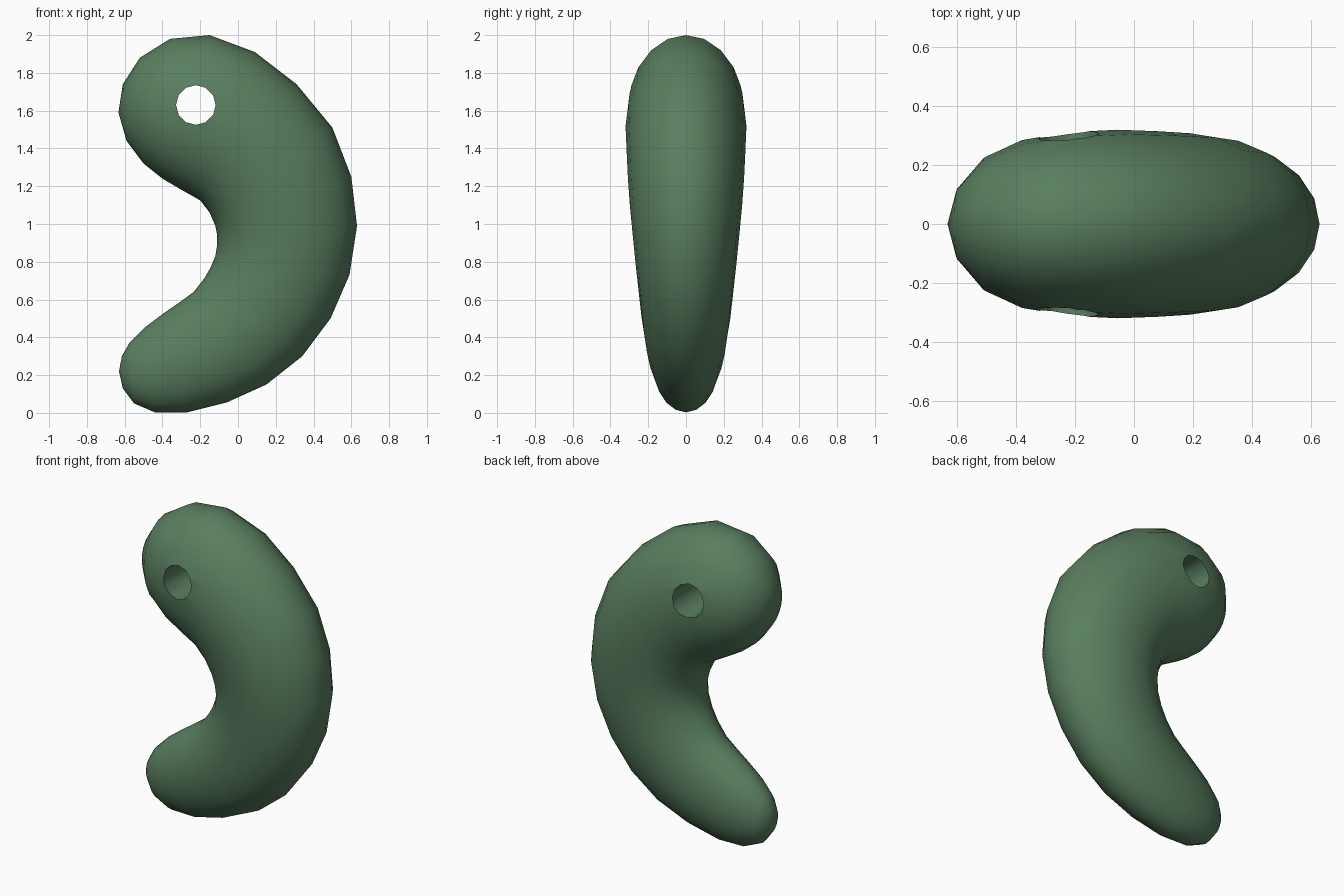
import bpy, bmesh
from math import sin, cos, tau, radians
from mathutils import Vector

cube = bpy.data.objects.get("Cube")
if cube:
    bpy.data.objects.remove(cube, do_unlink=True)

green = bpy.data.materials.new("jade green")
green.use_nodes = True
colour = (0.10, 0.21, 0.115, 1)
green.diffuse_color = colour
green.node_tree.nodes["Principled BSDF"].inputs["Base Color"].default_value = colour

# Cross-sections from head to tail: outer x, z, inner x, z, half thickness
SECTIONS = [
    (-.61, 1.74, -.59, 1.44, .12), (-.52, 1.88, -.50, 1.32, .225),
    (-.36, 1.98, -.40, 1.24, .285), (-.15, 2.0, -.28, 1.17, .312),
    (.09, 1.91, -.20, 1.125, .32), (.31, 1.74, -.15, 1.06, .315),
    (.50, 1.51, -.12, .99, .308), (.60, 1.25, -.11, .94, .297),
    (.63, .99, -.11, .89, .282), (.59, .73, -.12, .83, .266),
    (.49, .50, -.145, .77, .25), (.34, .30, -.18, .71, .235),
    (.15, .15, -.235, .64, .217), (-.06, .055, -.31, .585, .198),
    (-.27, .003, -.39, .53, .175), (-.44, .003, -.49, .455, .145),
    (-.55, .05, -.575, .37, .105), (-.61, .13, -.615, .30, .06),
]
HEAD_TIP, TAIL_TIP = (-.633, 0, 1.59), (-.63, 0, .22)
SIDES = 20


def make_object(name, bm):
    bmesh.ops.recalc_face_normals(bm, faces=bm.faces)
    mesh = bpy.data.meshes.new(name)
    bm.to_mesh(mesh)
    bm.free()
    mesh.materials.append(green)
    obj = bpy.data.objects.new(name, mesh)
    bpy.context.collection.objects.link(obj)
    return obj


# Curved comma-shaped body, lofted through elliptical rings
bm = bmesh.new()
rings = []
for ox, oz, ix, iz, depth in SECTIONS:
    outer, inner = Vector((ox, 0, oz)), Vector((ix, 0, iz))
    centre, arm = (outer + inner) / 2, (outer - inner) / 2
    rings.append([bm.verts.new(centre + arm * cos(tau * i / SIDES)
                               + Vector((0, depth * sin(tau * i / SIDES), 0)))
                  for i in range(SIDES)])
for a, b in zip(rings, rings[1:]):
    for i in range(SIDES):
        j = (i + 1) % SIDES
        bm.faces.new((a[i], a[j], b[j], b[i]))
for ring, tip in ((rings[0], HEAD_TIP), (rings[-1], TAIL_TIP)):
    point = bm.verts.new(tip)
    for i in range(SIDES):
        bm.faces.new((ring[i], ring[(i + 1) % SIDES], point))
body = make_object("pendant_body", bm)

# Cord hole drilled through the head
bm = bmesh.new()
bmesh.ops.create_cone(bm, cap_ends=True, segments=12, radius1=.105, radius2=.105, depth=1)
cutter = make_object("cord_hole_cutter", bm)
cutter.location = (-.223, 0, 1.63)
cutter.rotation_euler.x = radians(90)
cutter.hide_render = True

drill = body.modifiers.new("cord hole", "BOOLEAN")
drill.operation = "DIFFERENCE"
drill.solver = "EXACT"
drill.object = cutter
bpy.ops.object.select_all(action="DESELECT")
body.select_set(True)
bpy.context.view_layer.objects.active = body
bpy.context.view_layer.update()
bpy.ops.object.modifier_apply(modifier=drill.name)
bpy.data.objects.remove(cutter, do_unlink=True)
bpy.ops.object.shade_smooth_by_angle(angle=radians(40))
